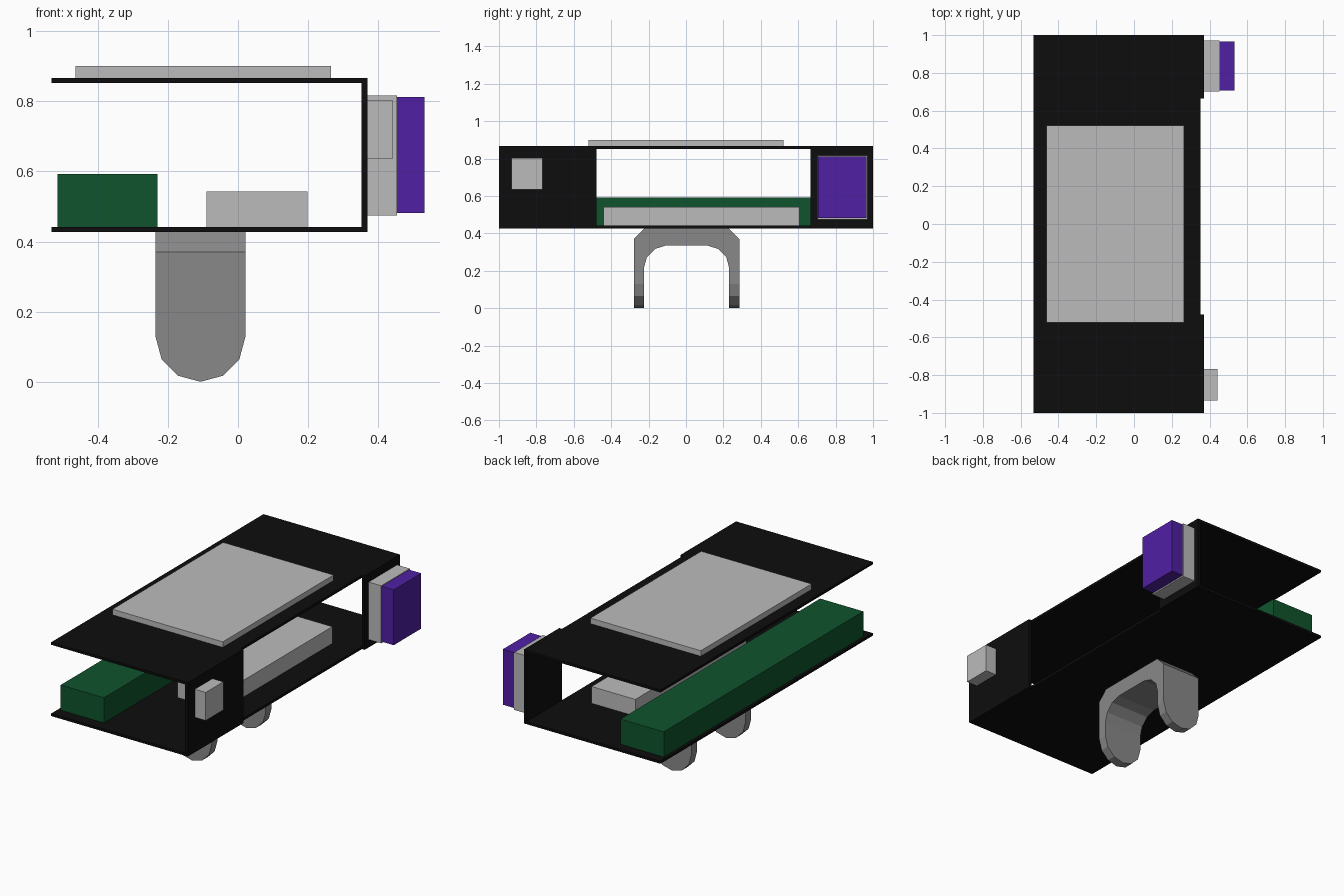
import bpy
import bmesh
from math import sin, cos, pi

cube = bpy.data.objects.get("Cube")
if cube:
    bpy.data.objects.remove(cube, do_unlink=True)


def material(name, rgb):
    mat = bpy.data.materials.new(name)
    mat.use_nodes = True
    mat.diffuse_color = (*rgb, 1)
    mat.node_tree.nodes["Principled BSDF"].inputs["Base Color"].default_value = (*rgb, 1)
    return mat


black = material("black", (0.004, 0.004, 0.004))
light_grey = material("light grey", (0.5, 0.5, 0.5))
mid_grey = material("mid grey", (0.25, 0.25, 0.25))
green = material("green", (0.005, 0.088, 0.026))
purple = material("purple", (0.08, 0.014, 0.37))


def prism(name, points, offset, mat):
    """Extrude a closed outline of 3D points along an offset vector."""
    bm = bmesh.new()
    face = bm.faces.new([bm.verts.new(p) for p in points])
    top = bmesh.ops.extrude_face_region(bm, geom=[face])["geom"]
    moved = [g for g in top if isinstance(g, bmesh.types.BMVert)]
    bmesh.ops.translate(bm, verts=moved, vec=offset)
    bmesh.ops.recalc_face_normals(bm, faces=bm.faces)
    mesh = bpy.data.meshes.new(name)
    bm.to_mesh(mesh)
    bm.free()
    mesh.materials.append(mat)
    obj = bpy.data.objects.new(name, mesh)
    bpy.context.collection.objects.link(obj)
    return obj


def box(name, x, y, z, mat):
    base = [(x[0], y[0], z[0]), (x[1], y[0], z[0]), (x[1], y[1], z[0]), (x[0], y[1], z[0])]
    return prism(name, base, (0, 0, z[1] - z[0]), mat)


# Chassis: two plates joined by two side panels
low, high = 0.427, 0.867
thick = 0.015
box("bottom_plate", (-0.532, 0.352), (-1, 1), (low, low + thick), black)
box("top_plate", (-0.532, 0.352), (-1, 1), (high - thick, high), black)
box("front_side_panel", (0.352, 0.37), (-1, -0.478), (low, high), black)
box("back_side_panel", (0.352, 0.37), (0.665, 1), (low, high), black)

# Modules mounted on the chassis
box("roof_panel", (-0.463, 0.265), (-0.522, 0.522), (high, 0.9), light_grey)
box("long_module", (-0.515, -0.23), (-0.935, 0.945), (low + thick, 0.592), green)
box("inner_module", (-0.09, 0.198), (-0.44, 0.606), (low + thick, 0.542), light_grey)
box("small_side_module", (0.37, 0.441), (-0.934, -0.768), (0.635, 0.803), light_grey)
box("side_module_base", (0.37, 0.453), (0.702, 0.971), (0.474, 0.817), light_grey)
box("side_module_cover", (0.453, 0.532), (0.707, 0.966), (0.482, 0.812), purple)

# Arched bracket: half outline, mirrored, extruded across the width
mid_x, radius, mid_y = -0.107, 0.128, 0.003
half = [(0.225, low), (0.282, 0.37), (0.282, 0), (0.228, 0), (0.228, 0.215),
        (0.212, 0.273), (0.168, 0.317), (0.11, 0.335)]
outline = half + [(-y, z) for y, z in reversed(half)]
bracket = prism("arched_bracket", [(mid_x - radius, mid_y + y, z) for y, z in outline],
                (2 * radius, 0, 0), mid_grey)

# Round the feet by intersecting with a round-ended slab
arc = [(mid_x - radius * cos(i * pi / 6), -0.4, radius - radius * sin(i * pi / 6))
       for i in range(7)]
arc += [(mid_x + radius, -0.4, 0.5), (mid_x - radius, -0.4, 0.5)]
cutter = prism("foot_cutter", arc, (0, 0.8, 0), mid_grey)
cutter.hide_render = True
rounding = bracket.modifiers.new("round_feet", "BOOLEAN")
rounding.operation = "INTERSECT"
rounding.solver = "EXACT"
rounding.object = cutter
bpy.context.view_layer.objects.active = bracket
bpy.ops.object.modifier_apply(modifier=rounding.name)
bpy.data.objects.remove(cutter, do_unlink=True)
